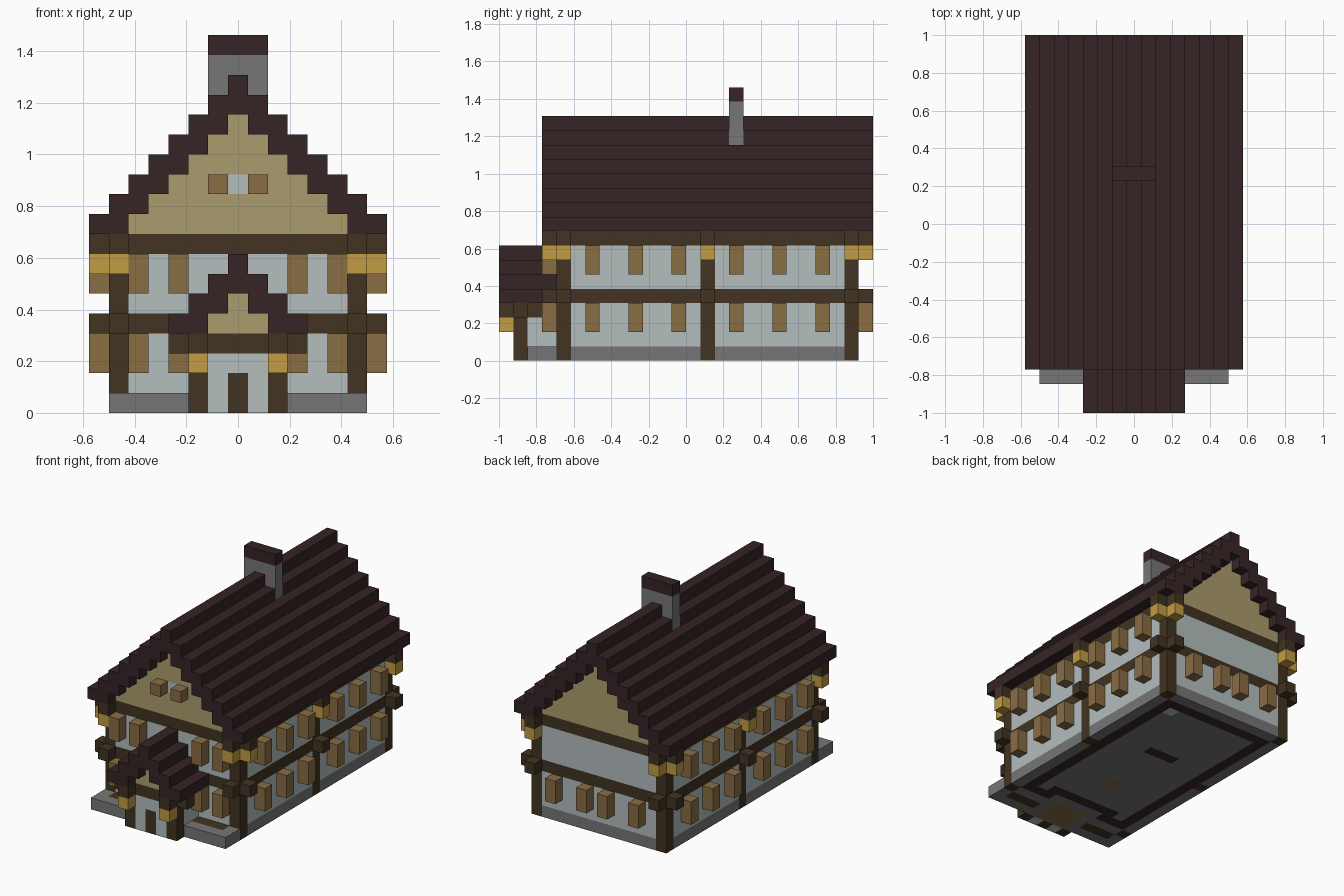
import bpy
import bmesh
from mathutils import Vector

if "Cube" in bpy.data.objects:
    bpy.data.objects.remove(bpy.data.objects["Cube"], do_unlink=True)

U = 1 / 13          # edge length of one block
cells = {}          # block position -> part name
part_material = {}  # part name -> material


def material(name, rgb):
    lin = [((c / 255 + 0.055) / 1.055) ** 2.4 for c in rgb]
    mat = bpy.data.materials.new(name)
    mat.use_nodes = True
    mat.diffuse_color = (*lin, 1)
    mat.node_tree.nodes["Principled BSDF"].inputs["Base Color"].default_value = (*lin, 1)
    return mat


roof_red = material("dark roof", (54, 36, 37))
timber = material("dark timber", (65, 51, 33))
gold = material("golden wood", (193, 156, 67))
plaster = material("pale plaster", (179, 189, 190))
stone = material("grey stone", (118, 118, 118))
straw = material("straw boards", (171, 156, 109))
wood = material("shutter wood", (137, 109, 68))


def span(r):
    return range(r[0], r[1] + 1) if isinstance(r, tuple) else (r,)


def fill(part, mat, xs, ys, zs, mirror=False):
    """Fill a box of blocks; later parts cut into earlier ones."""
    part_material[part] = mat
    for x in span(xs):
        for y in span(ys):
            for z in span(zs):
                cells[x, y, z] = part
                if mirror:
                    cells[-x, y, z] = part


def stepped_roof(part, gable, half, z, roof_y, gable_y):
    """Stepped roof two blocks thick over a boarded gable."""
    for k in range(half + 1):
        outer = half - k
        if outer > 1:
            fill(gable, straw, (2 - outer, outer - 2), gable_y, z + k)
        fill(part, roof_red, (max(outer - 1, 0), outer), roof_y, z + k, True)


# Stone base, walls
fill("base", stone, (-6, 6), (2, 24), 0)
fill("walls", plaster, (-6, 6), (4, 24), (1, 8))

# Floor inlays and planting beds
fill("floor_border", roof_red, 5, (5, 23), 0, True)
fill("floor_border", roof_red, (-5, 5), 23, 0)
fill("floor_border", roof_red, (3, 5), 5, 0, True)
fill("floor_border", roof_red, (-3, 3), 6, 0)
fill("hearth", roof_red, (-1, 1), 16, 0)
fill("floor_table", wood, 0, (9, 10), 0)
fill("floor_tile", plaster, 4, 22, 0)
fill("planting_bed", timber, (3, 5), 3, 0, True)

# Main roof with gables
stepped_roof("main_roof", "main_gable", 7, 9, (3, 25), (4, 24))
fill("main_roof", roof_red, 0, (3, 25), 16)

# Timber frame: posts, beams, projecting beam ends and brackets
for z in (4, 8):
    fill("beams", timber, (-6, 6), (4, 24), z)
for y in (4, 14, 24):
    fill("posts", timber, 6, y, (0, 7), True)
    for z in (4, 8):
        fill("beam_ends", timber, 7, y, z, True)
    fill("brackets", gold, 7, y, 7, True)
for y in (3, 25):
    for z in (4, 8):
        fill("beam_ends", timber, 6, y, z, True)
    fill("brackets", gold, 6, y, 7, True)

# Shutters
for zs in ((2, 3), (6, 7)):
    for y in (6, 9, 12, 16, 19, 22):
        fill("side_shutters", wood, 7, y, zs, True)
    for x in (3, 5):
        fill("front_shutters", wood, x, 3, zs, True)
for x in (1, 4):
    fill("back_shutters", wood, x, 25, (2, 3), True)
fill("attic_shutters", wood, 1, 3, 11, True)
fill("attic_window", plaster, 0, 4, 11)

# Chimney
fill("chimney", stone, (-1, 1), 16, (15, 17))
fill("chimney_cap", roof_red, (-1, 1), 16, 18)

# Porch
fill("porch_walls", plaster, (-2, 2), (1, 3), (1, 3))
fill("porch_walls", plaster, 1, 1, 0, True)
fill("porch_floor", wood, (-1, 1), (2, 4), 0)
stepped_roof("porch_roof", "porch_gable", 3, 4, (0, 3), (1, 3))
fill("porch_beams", timber, (-2, 2), (1, 3), 3)
fill("porch_beams", timber, (-3, 3), 1, 3)
fill("porch_beams", timber, 2, 0, 3, True)
fill("porch_posts", timber, 2, 1, (0, 2), True)
fill("porch_brackets", gold, 2, 0, 2, True)
fill("door", timber, 0, 1, (0, 1))

# Turn the blocks of each part into a mesh of its exposed faces
for part, mat in part_material.items():
    bm = bmesh.new()
    corners = {}

    def corner(p):
        key = tuple(round(c * 2) for c in p)
        if key not in corners:
            corners[key] = bm.verts.new((p.x * U, (p.y - 12.5) * U, (p.z + 0.5) * U))
        return corners[key]

    for pos in [c for c, owner in cells.items() if owner == part]:
        for axis in range(3):
            for sign in (-1, 1):
                n = Vector((0, 0, 0))
                n[axis] = sign
                if tuple(int(a + b) for a, b in zip(pos, n)) in cells:
                    continue
                a = Vector((0, 0, 0))
                a[(axis + 1) % 3] = 0.5
                b = n.cross(a)
                mid = Vector(pos) + n * 0.5
                quad = (mid - a - b, mid + a - b, mid + a + b, mid - a + b)
                bm.faces.new([corner(p) for p in quad])
    if bm.faces:
        mesh = bpy.data.meshes.new(part)
        bm.to_mesh(mesh)
        mesh.materials.append(mat)
        bpy.context.collection.objects.link(bpy.data.objects.new(part, mesh))
    bm.free()
